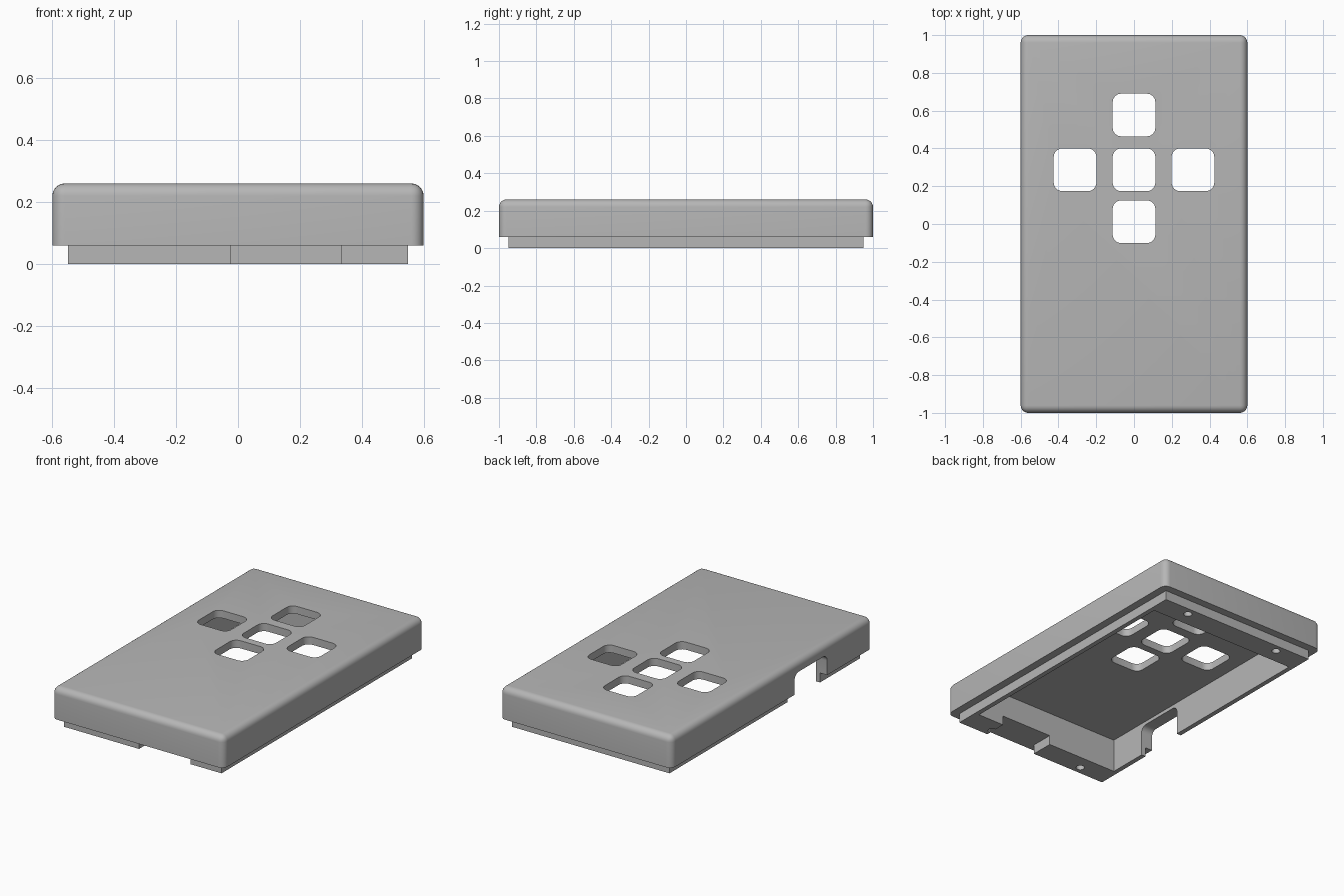
import bpy, bmesh
from mathutils import Vector

default = bpy.data.objects.get("Cube")
if default:
    bpy.data.objects.remove(default, do_unlink=True)

grey = bpy.data.materials.new("plain grey")
grey.use_nodes = True
colour = (0.47, 0.47, 0.47, 1)
grey.diffuse_color = colour
grey.node_tree.nodes["Principled BSDF"].inputs["Base Color"].default_value = colour


def add_object(name, bm):
    bmesh.ops.recalc_face_normals(bm, faces=bm.faces)
    mesh = bpy.data.meshes.new(name)
    bm.to_mesh(mesh)
    bm.free()
    mesh.materials.append(grey)
    obj = bpy.data.objects.new(name, mesh)
    bpy.context.collection.objects.link(obj)
    return obj


def block(name, low, high, radius=0, rounded=None):
    """Box between two corners; edges chosen by the rule are rounded."""
    low, high = Vector(low), Vector(high)
    bm = bmesh.new()
    bmesh.ops.create_cube(bm, size=1)
    for v in bm.verts:
        v.co = (low + high) / 2 + v.co * (high - low)
    if rounded:
        edges = [e for e in bm.edges if rounded(e.verts[0].co, e.verts[1].co)]
        bmesh.ops.bevel(bm, geom=edges, offset=radius, segments=6,
                        profile=0.5, affect='EDGES')
    return add_object(name, bm)


def peg(name, x, y, radius, top):
    bm = bmesh.new()
    bmesh.ops.create_cone(bm, cap_ends=True, segments=20, radius1=radius,
                          radius2=radius, depth=top * 2)
    bmesh.ops.translate(bm, verts=bm.verts, vec=(x, y, 0))
    return add_object(name, bm)


def combine(target, tool, operation):
    mod = target.modifiers.new(operation.title(), 'BOOLEAN')
    mod.operation = operation
    mod.solver = 'EXACT'
    mod.object = tool
    tool.hide_render = True
    with bpy.context.temp_override(object=target, active_object=target,
                                   selected_objects=[target]):
        bpy.ops.object.modifier_apply(modifier=mod.name)
    bpy.data.objects.remove(tool, do_unlink=True)


def upright(a, b):
    return abs(a.z - b.z) > 0.01


SEAM = 0.06      # height where the lip meets the shell
CEILING = 0.212  # inside of the top plate

# Outer shell with rounded top and corners
cover = block("cover_shell", (-0.6, -1, SEAM), (0.6, 1, 0.26), 0.04,
              lambda a, b: max(a.z, b.z) > 0.2)

# Inset lip below the shell
combine(cover, block("lip", (-0.55, -0.95, 0), (0.55, 0.95, 0.12)), 'UNION')

# Hollow inside
combine(cover, block("cavity", (-0.52, -0.805, -0.1), (0.52, 0.805, CEILING)),
        'DIFFERENCE')

# Cross of five rounded button openings
pitch, half = 0.312, 0.113
for x, y in [(0, 0), (-pitch, 0), (pitch, 0), (0, 0.29), (0, -0.275)]:
    y += 0.287
    combine(cover, block("button_opening", (x - half, y - half, 0.15),
                         (x + half, y + half, 0.4), 0.045, upright),
            'DIFFERENCE')

# Notch in the front lip
combine(cover, block("front_notch", (-0.025, -0.97, -0.1), (0.335, -0.78, SEAM)),
        'DIFFERENCE')

# Side port with rounded upper corners
combine(cover, block("side_port", (-0.7, -0.55, -0.1), (-0.45, -0.225, 0.19), 0.04,
                     lambda a, b: min(a.z, b.z) > 0.1 and abs(a.x - b.x) > 0.1),
        'DIFFERENCE')

# Blind screw holes in the end walls
for x in (-0.34, 0.34):
    for y in (-0.9, 0.9):
        combine(cover, peg("screw_hole", x, y, 0.025, 0.17), 'DIFFERENCE')

# Smooth the rounded edges, keep the rest crisp
bpy.ops.object.select_all(action='DESELECT')
cover.select_set(True)
bpy.context.view_layer.objects.active = cover
bpy.ops.object.shade_smooth_by_angle(angle=0.6)
